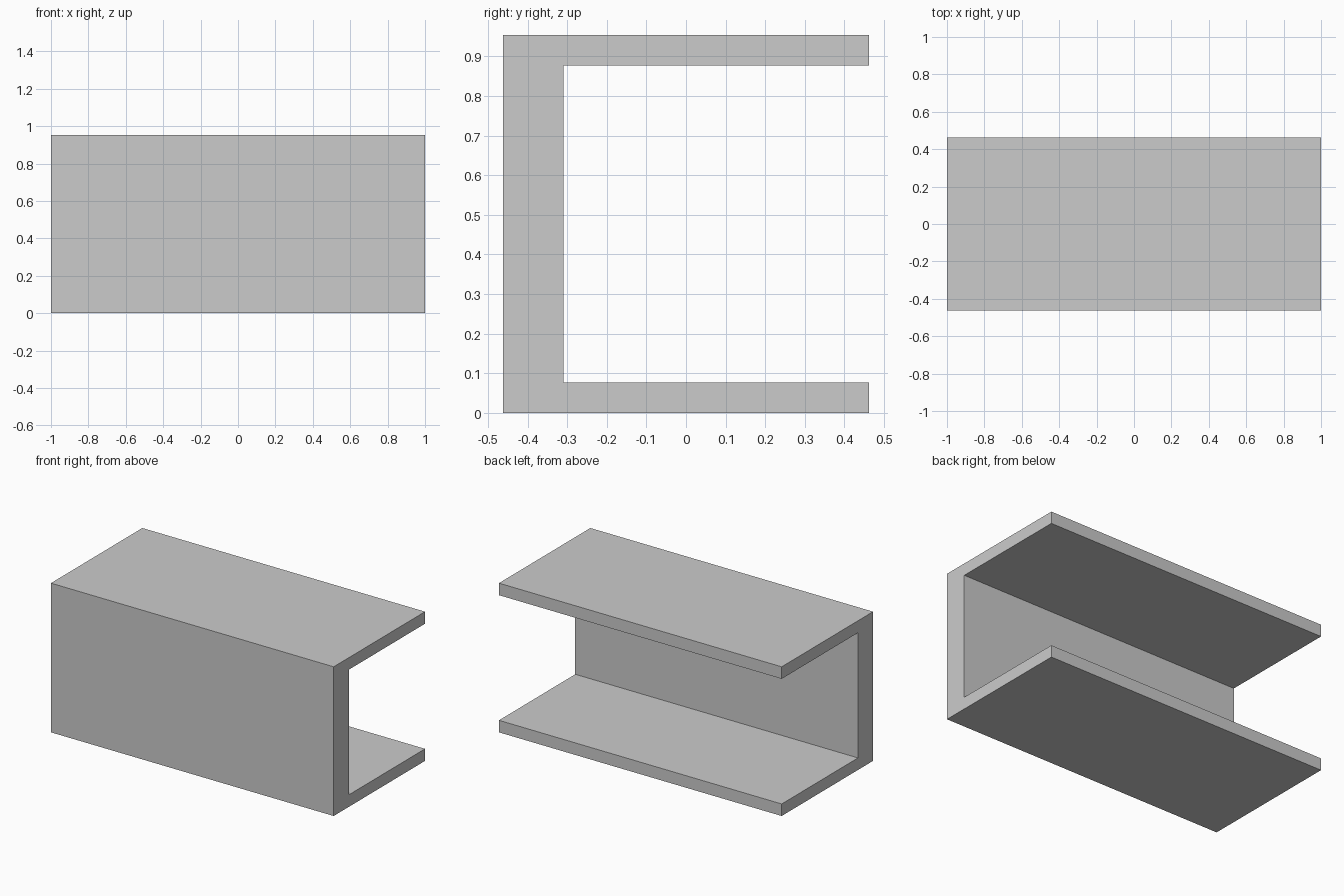
import bpy
import bmesh

if "Cube" in bpy.data.objects:
    bpy.data.objects.remove(bpy.data.objects["Cube"])

HALF_LENGTH = 1.0
HALF_DEPTH = 0.4615
HEIGHT = 0.954
FLANGE = 0.077
WEB_INNER = -0.309

# C-shaped cross-section (y, z), open towards the back
profile = [
    (-HALF_DEPTH, 0), (HALF_DEPTH, 0),
    (HALF_DEPTH, FLANGE), (WEB_INNER, FLANGE),
    (WEB_INNER, HEIGHT - FLANGE), (HALF_DEPTH, HEIGHT - FLANGE),
    (HALF_DEPTH, HEIGHT), (-HALF_DEPTH, HEIGHT),
]

# Channel beam: profile extruded along x
bm = bmesh.new()
end = bm.faces.new([bm.verts.new((-HALF_LENGTH, y, z)) for y, z in profile])
result = bmesh.ops.extrude_face_region(bm, geom=[end], use_keep_orig=True)
moved = [g for g in result["geom"] if isinstance(g, bmesh.types.BMVert)]
bmesh.ops.translate(bm, verts=moved, vec=(2 * HALF_LENGTH, 0, 0))
bmesh.ops.recalc_face_normals(bm, faces=bm.faces)

mesh = bpy.data.meshes.new("channel_beam")
bm.to_mesh(mesh)
bm.free()
bpy.context.collection.objects.link(bpy.data.objects.new("channel_beam", mesh))
